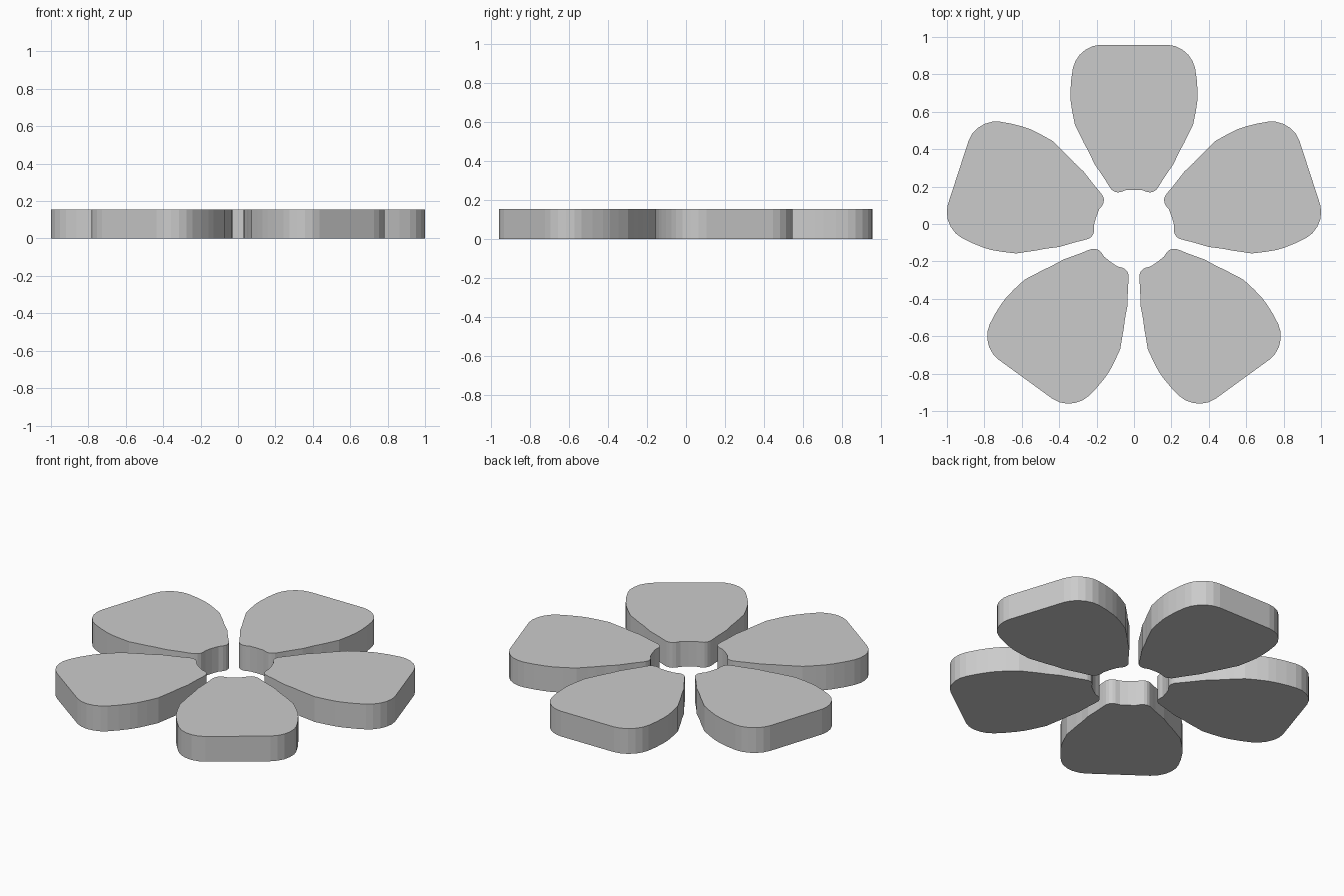
import bpy, bmesh, math
from mathutils import Matrix, Vector

if "Cube" in bpy.data.objects:
    bpy.data.objects.remove(bpy.data.objects["Cube"])

HEIGHT = 0.155
CENTRE = Vector((0, -0.03, 0))

# Half outline of one petal: (sideways offset, distance from flower centre)
half = [(0.045, 0.211), (0.07, 0.201), (0.088, 0.199), (0.106, 0.204),
        (0.122, 0.216), (0.138, 0.24), (0.157, 0.271), (0.18, 0.305),
        (0.212, 0.352), (0.242, 0.416), (0.268, 0.463), (0.288, 0.504),
        (0.316, 0.56), (0.33, 0.63), (0.339, 0.69), (0.34, 0.735),
        (0.336, 0.80), (0.327, 0.862), (0.314, 0.90), (0.29, 0.935),
        (0.258, 0.963), (0.22, 0.981), (0.18, 0.988)]
outline = [(0, 0.213)] + half + [(-x, y) for x, y in reversed(half)]


def make_petal(index):
    bm = bmesh.new()
    base = bm.faces.new([bm.verts.new((x, y, 0)) for x, y in outline])
    # Raise the outline into a flat slab
    top = bmesh.ops.extrude_face_region(bm, geom=[base], use_keep_orig=True)
    verts = [g for g in top["geom"] if isinstance(g, bmesh.types.BMVert)]
    bmesh.ops.translate(bm, verts=verts, vec=(0, 0, HEIGHT))
    bmesh.ops.recalc_face_normals(bm, faces=bm.faces)
    # Turn the petal into its place around the flower
    bm.transform(Matrix.Translation(CENTRE)
                 @ Matrix.Rotation(math.radians(72 * index), 4, 'Z'))
    mesh = bpy.data.meshes.new(f"petal_{index + 1}")
    bm.to_mesh(mesh)
    bm.free()
    obj = bpy.data.objects.new(f"petal_{index + 1}", mesh)
    bpy.context.collection.objects.link(obj)


# Five petals in a ring
for i in range(5):
    make_petal(i)
